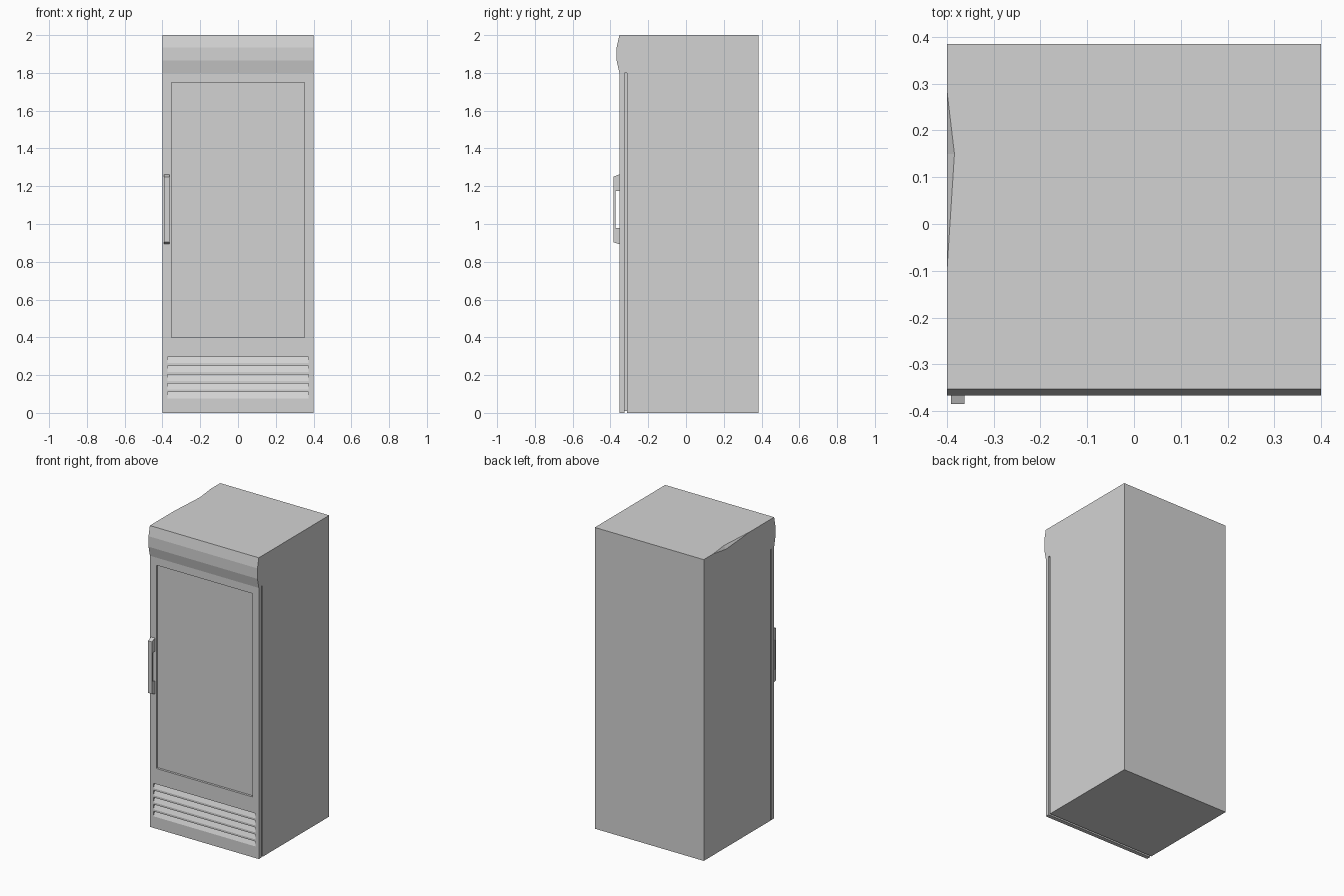
import bpy, bmesh
from mathutils import Vector

cube = bpy.data.objects.get("Cube")
if cube:
    bpy.data.objects.remove(cube, do_unlink=True)

grey = bpy.data.materials.new("light grey")
grey.use_nodes = True
colour = (0.65, 0.65, 0.65, 1)
grey.diffuse_color = colour
grey.node_tree.nodes["Principled BSDF"].inputs["Base Color"].default_value = colour


def finish(bm, name):
    bmesh.ops.recalc_face_normals(bm, faces=bm.faces)
    mesh = bpy.data.meshes.new(name)
    bm.to_mesh(mesh)
    bm.free()
    mesh.materials.append(grey)
    obj = bpy.data.objects.new(name, mesh)
    bpy.context.collection.objects.link(obj)
    return obj


def add_prism(bm, profile, x0, x1):
    """Extrude a (y, z) outline from x0 to x1."""
    face = bm.faces.new([bm.verts.new((x0, y, z)) for y, z in profile])
    ext = bmesh.ops.extrude_face_region(bm, geom=[face])["geom"]
    moved = [v for v in ext if isinstance(v, bmesh.types.BMVert)]
    bmesh.ops.translate(bm, verts=moved, vec=Vector((x1 - x0, 0, 0)))


def rect(y0, y1, z0, z1):
    return [(y0, z0), (y1, z0), (y1, z1), (y0, z1)]


def prism(name, profile, x0, x1):
    bm = bmesh.new()
    add_prism(bm, profile, x0, x1)
    return finish(bm, name)


def carve(obj, cutter):
    mod = obj.modifiers.new("carve", "BOOLEAN")
    mod.operation = "DIFFERENCE"
    mod.solver = "EXACT"
    mod.object = cutter
    cutter.hide_render = True
    bpy.context.view_layer.objects.active = obj
    bpy.ops.object.modifier_apply(modifier=mod.name)
    bpy.data.objects.remove(cutter, do_unlink=True)


W, BACK, FRONT = 0.4, 0.385, -0.353
SEAM_BACK, SEAM_FRONT, DOOR_TOP = -0.313, -0.326, 1.8

# Cabinet with the faceted canopy above the door
cabinet = prism("cabinet", [
    (BACK, 0), (BACK, 2), (FRONT, 2), (-0.367, 1.935), (-0.367, 1.865),
    (FRONT, DOOR_TOP), (SEAM_BACK, DOOR_TOP), (SEAM_BACK, 0)], -W, W)

# Shallow dent in the top edge of one side
bm = bmesh.new()
for p in [(-0.4, 0.285, 2), (-0.384, 0.15, 2), (-0.4, -0.1, 2), (-0.4, 0.15, 1.98),
          (-0.41, 0.285, 2.01), (-0.41, -0.1, 2.01), (-0.41, 0.15, 1.98),
          (-0.384, 0.15, 2.01)]:
    bm.verts.new(p)
bmesh.ops.convex_hull(bm, input=bm.verts)
carve(cabinet, finish(bm, "dent_cutter"))

# Recessed seal between cabinet and door
prism("door_seal", rect(SEAM_FRONT, SEAM_BACK, 0.01, DOOR_TOP), -W + 0.012, W - 0.012)

# Door with a recessed window panel and sloped vent slots
door = prism("door", rect(FRONT, SEAM_FRONT, 0, DOOR_TOP), -W, W)
bm = bmesh.new()
add_prism(bm, rect(FRONT - 0.02, FRONT + 0.015, 0.4, 1.75), -0.353, 0.353)
for i in range(5):
    top = 0.296 - i * 0.0465
    add_prism(bm, [(FRONT - 0.01, top - 0.033), (FRONT, top - 0.033),
                   (FRONT + 0.015, top), (FRONT - 0.01, top)], -0.374, 0.374)
carve(door, finish(bm, "door_cutter"))

# Pull handle
prism("handle", [
    (FRONT, 1.263), (-0.385, 1.25), (-0.385, 0.904), (FRONT, 0.893),
    (FRONT, 0.978), (-0.373, 0.98), (-0.373, 1.175), (FRONT, 1.175)], -0.391, -0.363)
